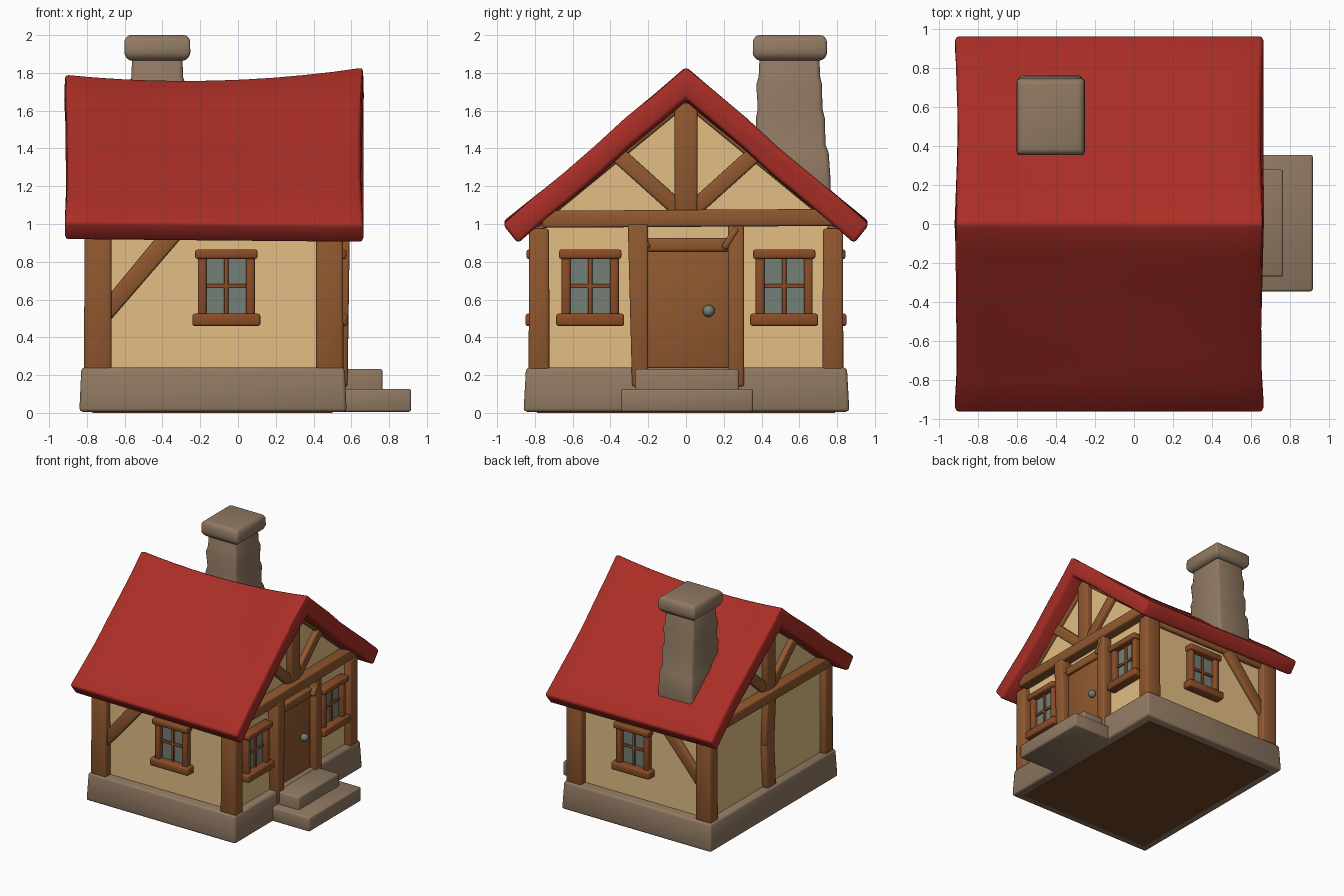
import bpy, bmesh, math
from mathutils import Matrix, Vector

cube = bpy.data.objects.get("Cube")
if cube:
    bpy.data.objects.remove(cube, do_unlink=True)


def material(name, rgb):
    lin = [((c / 255 + 0.055) / 1.055) ** 2.4 for c in rgb] + [1.0]
    m = bpy.data.materials.new(name)
    m.use_nodes = True
    m.diffuse_color = lin
    bsdf = m.node_tree.nodes["Principled BSDF"]
    bsdf.inputs["Base Color"].default_value = lin
    bsdf.inputs["Roughness"].default_value = 0.8
    return m


ROOF = material("red roof", (170, 46, 38))
PLASTER = material("cream plaster", (226, 190, 132))
WOOD = material("brown timber", (144, 88, 47))
FRAME = material("window timber", (138, 76, 38))
STONE = material("grey brown stone", (144, 121, 98))
GLASS = material("grey green glass", (116, 128, 118))
EARTH = material("dark brown earth", (112, 70, 38))


def finish(name, bm, mat, bevel=0.0, segments=2):
    """Bevel the hard edges, then turn the bmesh into a smooth-by-angle object."""
    bmesh.ops.recalc_face_normals(bm, faces=bm.faces)
    if bevel:
        hard = [e for e in bm.edges if e.calc_face_angle(0) > math.radians(40)]
        bmesh.ops.bevel(bm, geom=hard, offset=bevel, segments=segments,
                        profile=0.5, affect='EDGES', clamp_overlap=True)
    me = bpy.data.meshes.new(name)
    bm.to_mesh(me)
    bm.free()
    me.materials.append(mat)
    ob = bpy.data.objects.new(name, me)
    bpy.context.collection.objects.link(ob)
    bpy.ops.object.select_all(action='DESELECT')
    ob.select_set(True)
    bpy.context.view_layer.objects.active = ob
    bpy.ops.object.shade_smooth_by_angle(angle=math.radians(48))
    return ob


def frame(origin, u, n):
    """Local axes for one wall: u along it, n outwards, z up."""
    m = Matrix((u, n, (0, 0, 1))).transposed().to_4x4()
    m.translation = origin
    return m


def box(name, u, n, z, mat, at=Matrix(), bevel=0.012, taper=1.0):
    """Bevelled box from three ranges; taper scales the top."""
    bm = bmesh.new()
    bmesh.ops.create_cube(bm, size=1)
    for v in bm.verts:
        k = taper if v.co.z > 0 else 1.0
        v.co = Vector([(r[0] + r[1]) / 2 + c * s * (r[1] - r[0])
                       for r, c, s in zip((u, n, z), v.co, (k, k, 1))])
    bm.transform(at)
    return finish(name, bm, mat, bevel)


def beam(name, a, b, width, depth, at, mat=WOOD, taper=1.0):
    """Timber lying on a wall from point a to point b, both (u, z)."""
    a, b = Vector((a[0], 0, a[1])), Vector((b[0], 0, b[1]))
    d = b - a
    along = d.normalized()
    m = Matrix((along.cross(Vector((0, 1, 0))), (0, 1, 0), along)).transposed().to_4x4()
    m.translation = a
    return box(name, (-width / 2, width / 2), depth, (0, d.length), mat, at @ m, taper=taper)


def loft(name, rings, mat, bevel=0.0):
    """Skin a list of equal rings and close both ends."""
    bm = bmesh.new()
    loops = [[bm.verts.new(p) for p in ring] for ring in rings]
    for r, s in zip(loops, loops[1:]):
        for i in range(len(r)):
            j = (i + 1) % len(r)
            bm.faces.new((r[i], r[j], s[j], s[i]))
    bm.faces.new(loops[0])
    bm.faces.new(loops[-1])
    return finish(name, bm, mat, bevel)


def window(name, at, u):
    """Glass, cross bars, jambs, lintel and sill."""
    w = at @ Matrix.Translation((u, 0, 0))
    box(name + "_glass", (-.12, .12), (-.02, .015), (.5, .84), GLASS, w, 0)
    box(name + "_upright_bar", (-.011, .011), (0, .03), (.5, .83), FRAME, w, .004)
    box(name + "_cross_bar", (-.12, .12), (0, .028), (.66, .683), FRAME, w, .004)
    for s, side in ((-1, "right"), (1, "left")):
        beam(f"{name}_{side}_jamb", (s * .128, .49), (s * .128, .85), .046, (-.02, .055), w, FRAME)
    box(name + "_lintel", (-.165, .165), (-.02, .075), (.815, .865), FRAME, w)
    box(name + "_sill", (-.18, .18), (-.02, .08), (.46, .525), FRAME, w)


# Walls and their local frames
X0, X1, Y = -.76, .5, .77
profile = ((-Y, .2), (Y, .2), (Y, 1.01), (0, 1.645), (-Y, 1.01))
loft("plaster_walls", [[(x, y, z) for y, z in profile] for x in (X0, X1)], PLASTER)
door_side = frame((X1, 0, 0), (0, 1, 0), (1, 0, 0))
far_side = frame((X0, 0, 0), (0, 1, 0), (-1, 0, 0))
front = frame((0, -Y, 0), (1, 0, 0), (0, -1, 0))
back = frame((0, Y, 0), (1, 0, 0), (0, 1, 0))

# Stone base and steps, with bare earth underneath
box("stone_base", (-.84, .575), (-.86, .865), (.006, .24), STONE, bevel=.018, taper=.985)
box("upper_step", (.45, .765), (-.27, .28), (.05, .232), STONE, bevel=.012)
box("lower_step", (.45, .917), (-.345, .355), (.006, .127), STONE, bevel=.012)
box("earth_underside", (-.77, .5), (-.79, .79), (0, .008), EARTH, bevel=0)

# Corner posts
for x, xn in ((-.742, "far"), (.485, "near")):
    for s, yn in ((-1, "front"), (1, "back")):
        y = s * .778
        box(f"{xn}_{yn}_post", (x - .073, x + .073), (y - .055, y + .055),
            (.2, .975), WOOD, bevel=.015, taper=.97)

# Gable timbers on both ends
for at, end in ((door_side, "door"), (far_side, "far")):
    beam(end + "_tie_beam", (-.76, 1.025), (.78, 1.035), .09, (-.03, .085), at)
    beam(end + "_king_post", (0, 1.05), (0, 1.65), .12, (-.03, .05), at)
    for s, side in ((-1, "front"), (1, "back")):
        beam(f"{end}_{side}_strut", (s * .03, 1.07), (s * .38, 1.385), .085, (-.03, .04), at)
        # rafters tucked under the roof
        beam(f"{end}_{side}_rafter", (s * .8, 1.0), (s * .02, 1.64), .05, (-.03, .03), at)

# Middle post of the far end, gently bowed
beam("far_lower_post", (-.01, .2), (.015, .62), .12, (-.03, .05), far_side)
beam("far_upper_post", (.015, .6), (-.01, 1.0), .12, (-.03, .05), far_side)

# Long walls: window, brace and wall plate
for at, side in ((front, "front"), (back, "back")):
    window(side + "_window", at, -.062)
    beam(side + "_brace", (-.71, .52), (-.33, .97), .09, (-.02, .035), at, taper=1.15)
    beam(side + "_wall_plate", (-.78, .965), (.52, .965), .06, (-.02, .03), at)

# Door end: windows, door, frame and knob
window("door_front_window", door_side, -.507)
window("door_back_window", door_side, .52)
box("door", (-.21, .225), (-.02, .025), (.22, .87), WOOD, door_side, .006)
box("door_lintel", (-.22, .23), (-.02, .05), (.855, .925), WOOD, door_side)
beam("door_front_jamb", (-.243, .14), (-.255, 1.0), .085, (-.02, .08), door_side, taper=1.25)
beam("door_back_jamb", (.265, .14), (.265, 1.0), .085, (-.02, .08), door_side)
for s, side in ((-1, "front"), (1, "back")):
    beam(f"door_{side}_bracket", (s * .2, .87), (s * .27, .98), .035, (.02, .085), door_side)
bm = bmesh.new()
bmesh.ops.create_uvsphere(bm, u_segments=16, v_segments=10, radius=.032,
                          matrix=door_side @ Matrix.Translation((.12, .045, .54)))
finish("door_knob", bm, GLASS)


# Roof: a sagging ridge over slightly wavy slopes
def roof_ring(t):
    ring = []
    sag = .05 * (2 * t - .95) ** 2 - .058 + .028 * t
    for top, reach, ridge, eave in ((True, .97, 1.81, 1.005), (False, .89, 1.64, .905)):
        steps = [i / 6 for i in range(-6, 7)]
        for k in steps if top else reversed(steps):
            a = abs(k)
            wave = .007 * math.sin(5 * t + 11 * k) * (1 - a) * a * 4
            end = (2 * t - 1) * .016 * (2 * a - 1) ** 2
            x = -.902 + 1.55 * t + end
            z = ridge + (eave - ridge) * a + sag * (1 - a) + wave - .015 * (t - .5) * a
            ring.append((x, reach * k, z))
    return ring


loft("roof", [roof_ring(i / 10) for i in range(11)], ROOF, .02)


# Chimney: uneven stacked courses and a flared cap
def chimney_ring(z, x0, x1, y0, y1):
    return [(x0, y0, z), (x1, y0, z), (x1, y1, z), (x0, y1, z)]


courses = ((1.0, .0, .36, .765), (1.24, .0, .36, .765), (1.38, .005, .365, .755),
           (1.42, .02, .375, .738), (1.56, .012, .37, .735), (1.61, .024, .38, .722),
           (1.74, .014, .372, .72), (1.78, .026, .385, .71), (1.9, .03, .39, .705))
loft("chimney_shaft", [chimney_ring(z, -.59 + d, -.265 - d, a, b) for z, d, a, b in courses],
     STONE, .022)
cap = ((1.865, .025), (1.895, 0), (1.975, .002), (2.0, .02))
loft("chimney_cap", [chimney_ring(z, -.602 + d, -.252 - d, .353 + d, .747 - d) for z, d in cap],
     STONE, .014)
